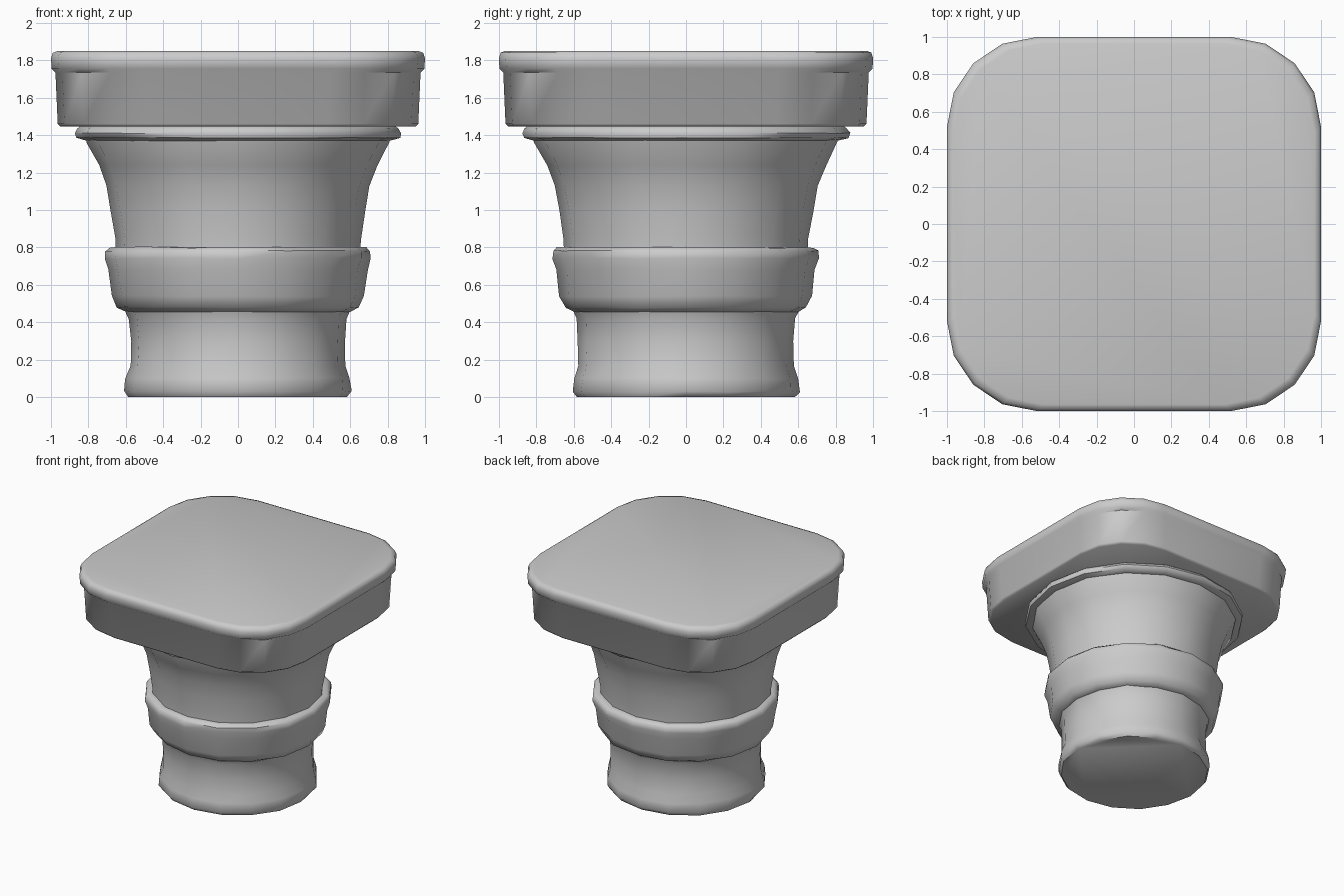
import bpy
import bmesh
import math
import random

random.seed(4)
if "Cube" in bpy.data.objects:
    bpy.data.objects.remove(bpy.data.objects["Cube"], do_unlink=True)

stone = bpy.data.materials.new("grey stone")
stone.use_nodes = True
GREY = (0.6, 0.6, 0.6, 1)
stone.diffuse_color = GREY
stone.node_tree.nodes["Principled BSDF"].inputs["Base Color"].default_value = GREY


def round_outline(size, sides=16):
    return [(size * math.cos(math.tau * i / sides), size * math.sin(math.tau * i / sides))
            for i in range(sides)]


def square_outline(size, corner=0.48, steps=4):
    """Square with rounded corners, half-width given by size."""
    points = []
    for quarter in range(4):
        turn = quarter * math.pi / 2
        cx = math.copysign(size - corner, math.cos(turn + math.pi / 4))
        cy = math.copysign(size - corner, math.sin(turn + math.pi / 4))
        for i in range(steps + 1):
            a = turn + i * math.pi / 2 / steps
            points.append((cx + corner * math.cos(a), cy + corner * math.sin(a)))
    return points


def stack(name, profile, outline, wear=0.0):
    """Solid made by skinning one outline through (size, height) pairs."""
    bm = bmesh.new()
    rings = []
    for level, (size, z) in enumerate(profile):
        inner = 0 < level < len(profile) - 1
        ring = []
        for x, y in outline(size):
            k = 1 + random.uniform(-wear, wear)
            dz = random.uniform(-wear, wear) * 0.5 if inner else 0
            ring.append(bm.verts.new((x * k, y * k, z + dz)))
        rings.append(ring)
    for low, high in zip(rings, rings[1:]):
        for i in range(len(low)):
            j = (i + 1) % len(low)
            bm.faces.new((low[i], low[j], high[j], high[i]))
    bm.faces.new(rings[0][::-1])
    bm.faces.new(rings[-1])
    mesh = bpy.data.meshes.new(name)
    bm.to_mesh(mesh)
    bm.free()
    mesh.materials.append(stone)
    ob = bpy.data.objects.new(name, mesh)
    bpy.context.collection.objects.link(ob)
    bpy.ops.object.select_all(action='DESELECT')
    ob.select_set(True)
    bpy.context.view_layer.objects.active = ob
    bpy.ops.object.shade_smooth_by_angle(angle=math.radians(50))
    return ob


# Round foot of the pillar
stack("foot", [(0.585, 0), (0.605, 0.03), (0.6, 0.1), (0.578, 0.17),
               (0.575, 0.3), (0.58, 0.42), (0.61, 0.48)], round_outline, 0.008)

# Raised band around the waist
stack("waist_band", [(0.6, 0.455), (0.645, 0.48), (0.675, 0.54), (0.69, 0.68),
                     (0.712, 0.74), (0.71, 0.78), (0.685, 0.8), (0.63, 0.8)],
      round_outline, 0.008)

# Flared neck
stack("flared_neck", [(0.65, 0.77), (0.655, 0.85), (0.68, 1.0), (0.705, 1.13),
                      (0.745, 1.24), (0.81, 1.36), (0.82, 1.4)], round_outline, 0.006)

# Thin collar under the slab
stack("collar", [(0.81, 1.37), (0.865, 1.385), (0.875, 1.41), (0.86, 1.435),
                 (0.84, 1.45)], round_outline, 0.004)

# Rounded square slab with a projecting lip
stack("top_slab", [(0.95, 1.445), (0.964, 1.46), (0.976, 1.735), (0.996, 1.755),
                   (1.0, 1.81), (0.99, 1.84), (0.965, 1.85)], square_outline)
